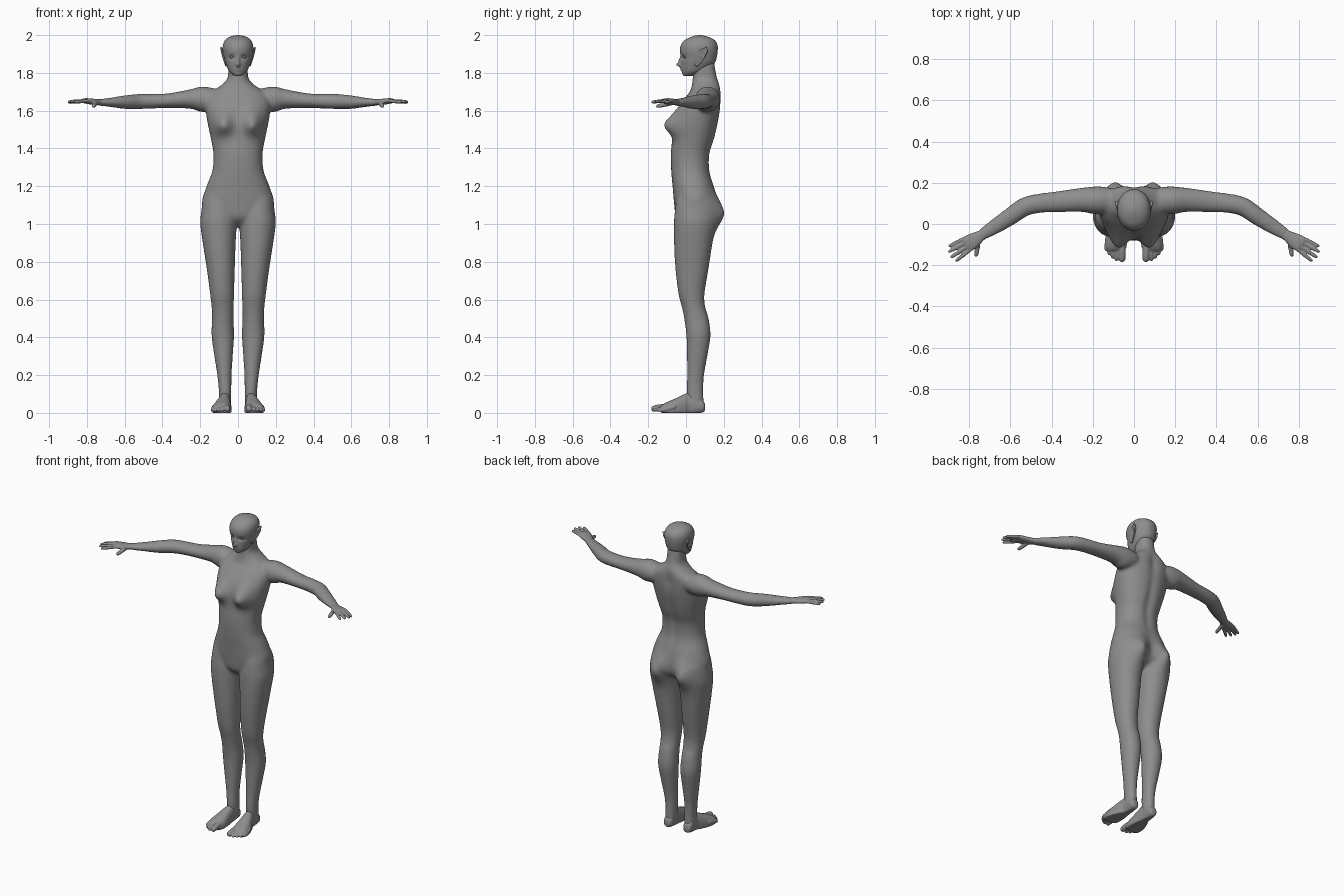
import bpy, bmesh, math
from mathutils import Vector, Matrix

skin = bpy.data.materials.new("dark_grey")
skin.diffuse_color = (.27, .27, .27, 1)


def spline(rows, steps):
    """Catmull-Rom through rows of numbers."""
    out = []
    for i in range(len(rows) - 1):
        p = [rows[max(0, min(len(rows) - 1, i + k))] for k in (-1, 0, 1, 2)]
        for s in range(steps):
            t = s / steps
            out.append([b + 0.5 * t * (c - a + t * (2 * a - 5 * b + 4 * c - d + t * (3 * (b - c) + d - a)))
                        for a, b, c, d in zip(*p)])
    return out + [list(rows[-1])]


def loft(bm, rows, side=1, flat=False, power=2.0, sides=32, steps=5, bumps=()):
    """Rows are x, y, z, half width, half depth. flat = horizontal rings."""
    pts = spline(rows, steps)
    rings = []
    for i, (x, y, z, a, b) in enumerate(pts):
        u, v = Vector((1, 0, 0)), Vector((0, 1, 0))
        if not flat:
            d = Vector(pts[min(i + 1, len(pts) - 1)][:3]) - Vector(pts[max(i - 1, 0)][:3])
            u, v = Vector((-d.y, d.x, 0)).normalized(), Vector((0, 0, 1))
        ring = []
        for k in range(sides):
            t = 2 * math.pi * k / sides
            c, s = math.cos(t), math.sin(t)
            co = (Vector((x, y, z)) + u * math.copysign(abs(c) ** (2 / power), c) * a
                  + v * math.copysign(abs(s) ** (2 / power), s) * b)
            fade, push = min(1, abs(co.y - y) / (b * .5)), 0
            for bx, bz, rx, rz, dy, face in bumps:
                if (co.y - y) * face > 0:
                    push += fade * dy * math.exp(-((co.x - bx) / rx) ** 2 - ((co.z - bz) / rz) ** 2)
            ring.append(bm.verts.new((co.x * side, co.y + push, max(co.z, 0.0))))
        rings.append(ring)
    faces = [bm.faces.new((r[k], r[(k + 1) % sides], q[(k + 1) % sides], q[k]))
             for r, q in zip(rings, rings[1:]) for k in range(sides)]
    faces += [bm.faces.new(rings[0]), bm.faces.new(rings[-1])]
    bmesh.ops.recalc_face_normals(bm, faces=faces)


def upright(rows):
    """Rows of z, x inner, x outer, y front, y back."""
    return [((i + o) / 2, (f + b) / 2, z, (o - i) / 2, (b - f) / 2) for z, i, o, f, b in rows]


def ball(bm, centre, radii):
    bmesh.ops.create_uvsphere(bm, u_segments=24, v_segments=16, radius=1,
                              matrix=Matrix.Translation(centre) @ Matrix.Diagonal((*radii, 1)))


def digit(bm, a, b, r, side):
    """Rounded finger or toe from a to b."""
    a, b = Vector(a), Vector(b)
    prof = [(0, .9), (.5, 1), (.85, .88), (.96, .6), (1, .15)]
    loft(bm, [(*a.lerp(b, t), r * k, r * k) for t, k in prof], side, sides=12, steps=3)


def finish(bm, name, voxel=None, smooth=0):
    me = bpy.data.meshes.new(name)
    bm.to_mesh(me)
    bm.free()
    me.materials.append(skin)
    me.polygons.foreach_set("use_smooth", [True] * len(me.polygons))
    ob = bpy.data.objects.new(name, me)
    bpy.context.collection.objects.link(ob)
    if voxel:
        m = ob.modifiers.new("fuse", 'REMESH')
        m.mode, m.voxel_size, m.use_smooth_shade = 'VOXEL', voxel, True
    if smooth:
        m = ob.modifiers.new("soften", 'SMOOTH')
        m.factor, m.iterations = 0.5, smooth


# Body: torso, neck, arms and legs fused; bumps make bust, seat and spine groove
bm = bmesh.new()
torso = [(.985, .03, 0, .07), (1.03, .11, -.05, .13), (1.10, .188, -.062, .15), (1.19, .17, -.07, .148),
         (1.28, .136, -.078, .127), (1.37, .13, -.08, .128), (1.45, .143, -.072, .152),
         (1.53, .16, -.06, .17), (1.60, .17, -.042, .182), (1.66, .168, -.01, .187),
         (1.70, .14, .02, .187), (1.735, .088, .031, .181), (1.77, .056, .035, .166),
         (1.82, .052, .037, .155), (1.86, .05, .04, .15)]
seat = [(s * .085, 1.065, .062, .085, .056, 1) for s in (1, -1)]
bust = [(s * .08, z, r, h, d, -1) for s in (1, -1) for z, r, h, d in ((1.52, .05, .05, -.058), (1.575, .06, .06, -.022))]
loft(bm, upright([(z, -w, w, f, b) for z, w, f, b in torso]), flat=True, power=2.25, sides=96, steps=7,
     bumps=seat + bust + [(0, 1.42, .025, .2, -.012, 1), (0, 1.67, .03, .06, -.012, 1)])
leg = [(1.2, .06, .15, -.03, .1), (1.13, .03, .183, -.05, .135), (1.06, .012, .195, -.06, .15),
       (1.0, .007, .2, -.064, .15), (.89, .013, .185, -.063, .138),
       (.76, .017, .165, -.056, .119), (.63, .021, .148, -.04, .098), (.56, .023, .14, -.022, .102),
       (.5, .024, .138, -.01, .12), (.41, .021, .14, .002, .13), (.31, .027, .127, .005, .115),
       (.2, .034, .11, .006, .096), (.12, .035, .102, .004, .092), (.04, .037, .1, .01, .095)]
arm = [(.06, .115, 1.655, .035, .03), (.12, .115, 1.66, .062, .056), (.19, .115, 1.66, .067, .068),
       (.25, .117, 1.662, .059, .052), (.37, .108, 1.653, .051, .039), (.46, .1, 1.65, .047, .039),
       (.53, .083, 1.648, .046, .04), (.60, .036, 1.645, .043, .036), (.68, -.016, 1.644, .037, .024),
       (.74, -.054, 1.644, .028, .018)]
for s in (1, -1):
    loft(bm, upright(leg), s, flat=True, power=2.1, sides=48, bumps=seat[:1])
    loft(bm, arm, s)
finish(bm, "body", .0075, 16)

# Head with sockets, nose and lips shaped on the front
bm = bmesh.new()
head = [(1.783, .015, -.008, .03), (1.79, .028, -.017, .06), (1.81, .048, -.023, .105),
        (1.85, .066, -.026, .15), (1.88, .074, -.027, .162), (1.92, .081, -.032, .168),
        (1.95, .079, -.026, .166), (1.975, .067, -.005, .15), (1.992, .042, .03, .115), (2.0, .008, .06, .08)]
loft(bm, upright([(z, -w, w, f, b) for z, w, f, b in head]), flat=True, power=2.1, sides=128, steps=8,
     bumps=[(.032, 1.883, .017, .012, .011, -1), (-.032, 1.883, .017, .012, .011, -1),
            (0, 1.843, .011, .011, -.024, -1), (0, 1.866, .009, .018, -.012, -1),
            (0, 1.826, .017, .004, -.006, -1), (0, 1.815, .014, .004, -.006, -1)])
finish(bm, "head")

for s, tag in ((1, "left"), (-1, "right")):
    # Eyes
    bm = bmesh.new()
    ball(bm, (s * .032, -.003, 1.883), (.014, .012, .007))
    finish(bm, tag + "_eye")

    # Pointed ears, hollowed in the middle, leaning out to the tip
    bm = bmesh.new()
    outline = [(.045, 1.84), (.043, 1.87), (.05, 1.9), (.075, 1.922), (.112, 1.938),
               (.113, 1.91), (.1, 1.88), (.08, 1.855), (.058, 1.833)]
    my, mz = .074, 1.886
    loops = []
    for scale, lift in ((.75, -.014), (1, .005), (.88, .008), (.6, .001)):
        loops.append([bm.verts.new((s * (.071 + lift + (y - my) * .17 + (z - mz) * .16),
                                    my + (y - my) * scale, mz + (z - mz) * scale)) for y, z in outline])
    for p, q in zip(loops, loops[1:]):
        for k in range(9):
            bm.faces.new((p[k], p[(k + 1) % 9], q[(k + 1) % 9], q[k]))
    bm.faces.new(loops[0])
    bm.faces.new(loops[-1])
    bmesh.ops.recalc_face_normals(bm, faces=bm.faces)
    finish(bm, tag + "_ear")

    # Hands: palm, four fingers and thumb
    bm = bmesh.new()
    loft(bm, [(.70, -.03, 1.644, .026, .016), (.74, -.055, 1.645, .026, .016), (.775, -.078, 1.648, .036, .016),
              (.805, -.096, 1.652, .039, .014), (.82, -.105, 1.652, .033, .009)], s, power=2.3)
    tips = [(.9, -.11, 1.643), (.902, -.137, 1.647), (.891, -.164, 1.648), (.867, -.182, 1.645)]
    for k, tip in zip((-.03, -.01, .01, .03), tips):
        digit(bm, (.803 - .548 * k, -.093 - .836 * k, 1.653), tip, .0098, s)
    digit(bm, (.752, -.07, 1.64), (.767, -.159, 1.623), .012, s)
    finish(bm, tag + "_hand", .004, 3)

    # Feet with toes
    bm = bmesh.new()
    loft(bm, [(.07, .101, .03, .012, .015), (.07, .092, .034, .026, .03), (.07, .06, .045, .03, .05),
              (.07, .015, .045, .031, .06), (.076, -.02, .03, .039, .064), (.083, -.07, .02, .05, .05),
              (.088, -.11, .017, .051, .036), (.088, -.13, .016, .043, .022)], s, power=2.2)
    toes = [(.058, -.184, .0185), (.085, -.18, .0115), (.104, -.168, .011), (.121, -.152, .011), (.136, -.131, .0105)]
    for x, y, r in toes:
        digit(bm, (x * .9 + .006, y + .075, .032), (x, y, r + .002), r, s)
    finish(bm, tag + "_foot", .004, 3)
